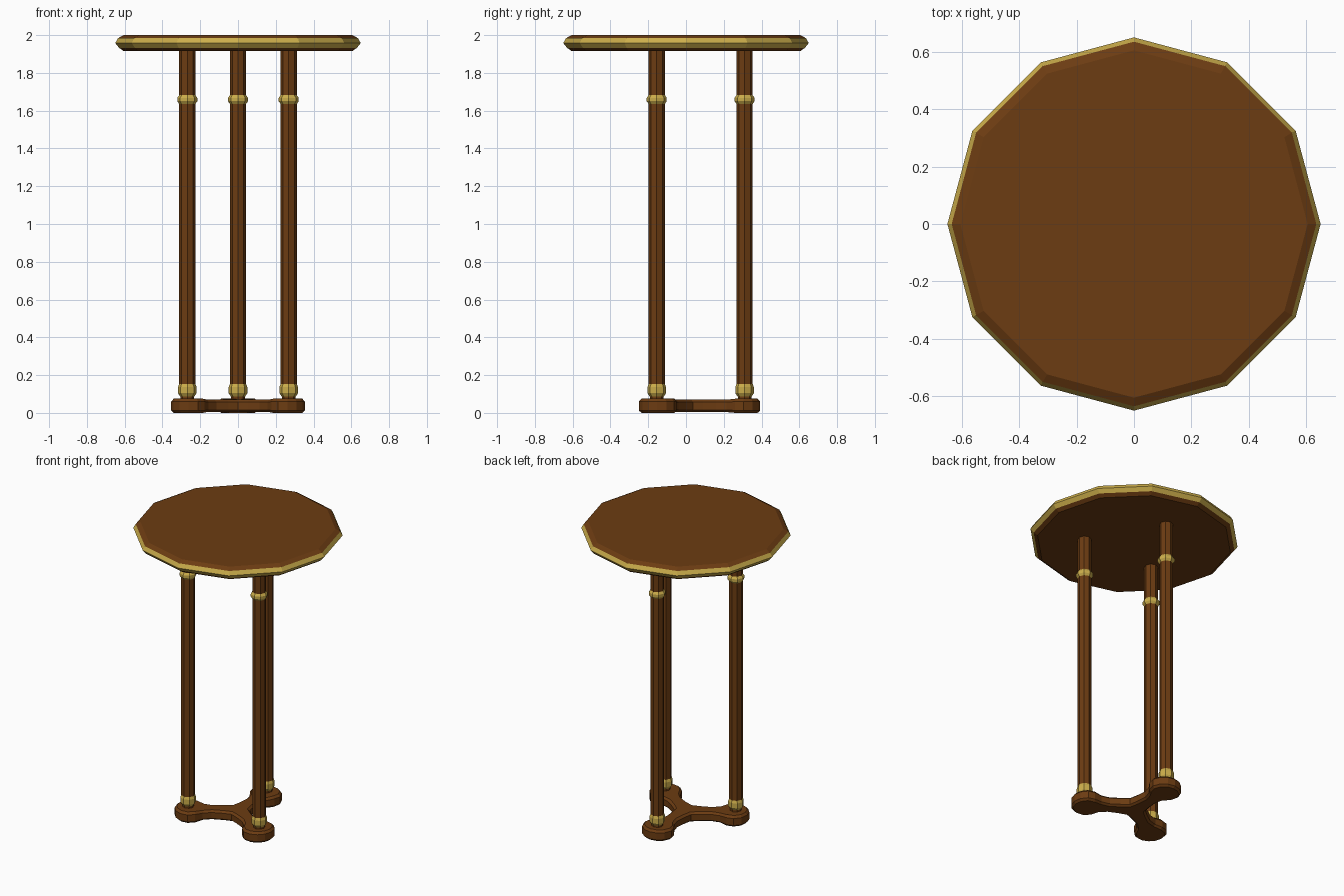
import bpy, bmesh
from math import sin, cos, pi, radians

if "Cube" in bpy.data.objects:
    bpy.data.objects.remove(bpy.data.objects["Cube"])


def material(name, color):
    m = bpy.data.materials.new(name)
    m.diffuse_color = (*color, 1)
    m.use_nodes = True
    m.node_tree.nodes["Principled BSDF"].inputs["Base Color"].default_value = m.diffuse_color
    return m


wood = material("dark_wood", (0.15, 0.045, 0.006))
gold = material("brass", (0.60, 0.42, 0.07))


def finish(name, bm, mats):
    bmesh.ops.recalc_face_normals(bm, faces=bm.faces[:])
    me = bpy.data.meshes.new(name)
    bm.to_mesh(me)
    bm.free()
    for m in mats:
        me.materials.append(m)
    ob = bpy.data.objects.new(name, me)
    bpy.context.collection.objects.link(ob)
    return ob


def loft(name, rings, mats, gold_bands=()):
    """Skin a stack of closed rings and cap both ends."""
    bm = bmesh.new()
    loops = [[bm.verts.new(p) for p in ring] for ring in rings]
    n = len(loops[0])
    for k in range(len(loops) - 1):
        a, b = loops[k], loops[k + 1]
        for i in range(n):
            j = (i + 1) % n
            f = bm.faces.new((a[i], a[j], b[j], b[i]))
            f.material_index = 1 if k in gold_bands else 0
    bm.faces.new(loops[0][::-1])
    bm.faces.new(loops[-1])
    return finish(name, bm, mats)


def turned(name, profile, sides, centre, mats, gold_bands=()):
    rings = [[(centre[0] + r * cos(2 * pi * i / sides),
               centre[1] + r * sin(2 * pi * i / sides), z)
              for i in range(sides)] for r, z in profile]
    return loft(name, rings, mats, gold_bands)


# Twelve-sided top with a brass edge band
turned("table_top",
       [(0.605, 1.915), (0.63, 1.933), (0.65, 1.958), (0.635, 1.984), (0.605, 2.0)],
       12, (0, 0), [wood, gold], gold_bands=(1, 2))

# Three legs, each with a foot collar and an upper collar
ARMS = [radians(a) for a in (90, 210, 330)]
for n, a in enumerate(ARMS, 1):
    c = (0.31 * cos(a), 0.31 * sin(a))
    turned(f"leg_{n}", [(0.036, 0.06), (0.036, 0.09), (0.043, 0.11), (0.043, 1.93)],
           8, c, [wood])
    turned(f"foot_collar_{n}",
           [(0.037, 0.086), (0.049, 0.104), (0.049, 0.137), (0.043, 0.153)], 8, c, [gold])
    turned(f"upper_collar_{n}",
           [(0.043, 1.636), (0.053, 1.65), (0.053, 1.668), (0.043, 1.682)], 8, c, [gold])

# Three-armed base: half outline of one arm (along, across), mirrored and repeated
half = [(0.09, 0.053), (0.16, 0.047), (0.215, 0.062), (0.26, 0.093),
        (0.305, 0.104), (0.352, 0.085), (0.383, 0.045)]
arm = [(u, -v) for u, v in half] + [(0.393, 0)] + half[::-1]
outline = []
for a in ARMS:
    outline += [(u * cos(a) - v * sin(a), u * sin(a) + v * cos(a), u) for u, v in arm]
    j = a + pi / 3
    outline.append((0.072 * cos(j), 0.072 * sin(j), 0))


def base_ring(z, inset):
    # inset towards the nearest arm spine; arms are slightly thinner than the lobes
    ring = []
    for x, y, u in outline:
        sx = sy = 0
        if u:
            a = max(ARMS, key=lambda t: x * cos(t) + y * sin(t))
            s = min(u, 0.31)
            sx, sy = s * cos(a), s * sin(a)
        d = ((x - sx) ** 2 + (y - sy) ** 2) ** 0.5
        k = 1 - inset / d
        t = 1 if u > 0.25 else 0.86
        ring.append((sx + (x - sx) * k, sy + (y - sy) * k, 0.0375 + (z - 0.0375) * t))
    return ring


loft("base", [base_ring(0.0, 0.014), base_ring(0.013, 0), base_ring(0.06, 0),
              base_ring(0.075, 0.014)], [wood])
